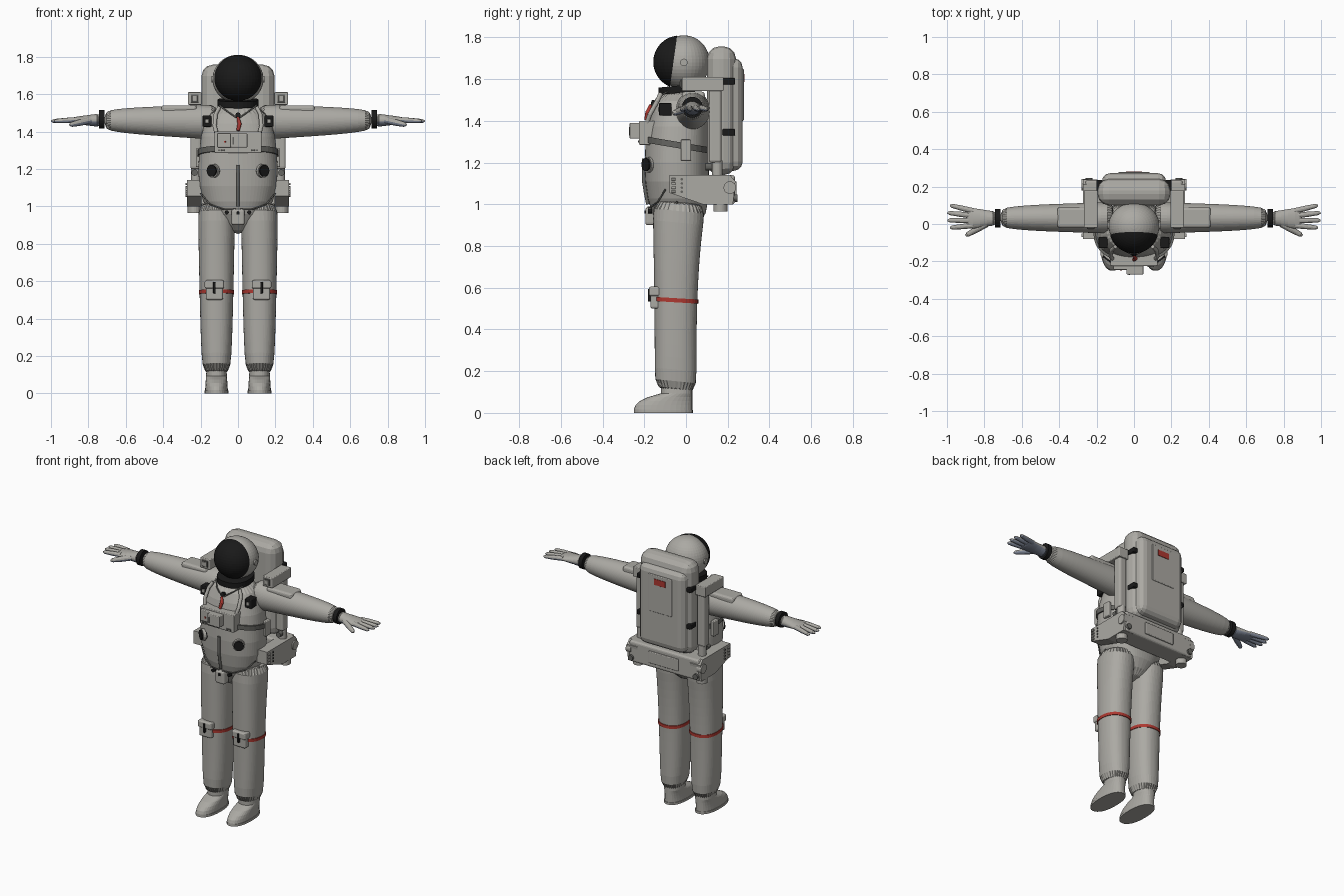
import bpy, bmesh, math
from mathutils import Vector

if "Cube" in bpy.data.objects:
    bpy.data.objects.remove(bpy.data.objects["Cube"])
made = []


def material(name, *rgb):
    mat = bpy.data.materials.new(name)
    mat.use_nodes = True
    mat.diffuse_color = (*rgb, 1)
    for node in mat.node_tree.nodes:
        if node.type == 'BSDF_PRINCIPLED':
            node.inputs["Base Color"].default_value = (*rgb, 1)
    return mat


FABRIC = material("suit_grey", .41, .4, .37)
STRAP = material("strap_grey", .13, .13, .12)
BLACK = material("black", .01, .01, .01)
RED = material("red", .42, .04, .03)
PALM = material("palm_blue_grey", .22, .25, .32)


# Parts lying wholly on the left side are mirrored to the right
def finish(name, bm, mat, soft=False):
    bmesh.ops.recalc_face_normals(bm, faces=bm.faces)
    one_sided = min(vert.co.x for vert in bm.verts) > 0
    mesh = bpy.data.meshes.new(name)
    bm.to_mesh(mesh)
    bm.free()
    mesh.materials.append(mat)
    part = bpy.data.objects.new(name, mesh)
    bpy.context.collection.objects.link(part)
    if one_sided:
        part.modifiers.new("Mirror", 'MIRROR')
    if soft:
        part.modifiers.new("Subdivision", 'SUBSURF')
    made.append(part)
    return part


def skin(name, rings, mat, soft=False):
    bm = bmesh.new()
    loops = [[bm.verts.new(point) for point in ring] for ring in rings]
    for lower, upper in zip(loops, loops[1:]):
        for i in range(len(lower)):
            bm.faces.new((lower[i - 1], lower[i], upper[i], upper[i - 1]))
    bm.faces.new(loops[0])
    bm.faces.new(loops[-1])
    return finish(name, bm, mat, soft)


# Rows hold the position along the axis, the centre and the half widths
def loft(name, rows, mat=FABRIC, along_x=False, power=2.3, tilt=0, soft=False, sides=32):
    rings = []
    for along, centre_a, centre_b, half_a, half_b in rows:
        ring = []
        for i in range(sides):
            angle = math.tau * i / sides
            cos, sin = math.cos(angle), math.sin(angle)
            a = half_a * math.copysign(abs(cos) ** (2 / power), cos)
            b = half_b * math.copysign(abs(sin) ** (2 / power), sin)
            ring.append((along, centre_a + a, centre_b + b) if along_x
                        else (centre_a + a, centre_b + b, along + tilt * b))
        rings.append(ring)
    return skin(name, rings, mat, soft)


def sweep(name, points, radii, mat=FABRIC, sides=12):
    points = [Vector(point) for point in points]
    whole = points[-1] - points[0]
    reference = Vector()
    reference[min(range(3), key=lambda i: abs(whole[i]))] = 1
    rings = []
    for i, point in enumerate(points):
        radius = radii[i] if isinstance(radii, tuple) else radii
        tangent = points[min(i + 1, len(points) - 1)] - points[max(i - 1, 0)]
        u = tangent.cross(reference).normalized()
        v = tangent.cross(u).normalized()
        angles = [math.tau * k / sides for k in range(sides)]
        rings.append([point + radius * (u * math.cos(a) + v * math.sin(a)) for a in angles])
    return skin(name, rings, mat)


def rod(name, centre, direction, radius, length, mat=FABRIC):
    half = Vector(direction).normalized() * length / 2
    sweep(name, [Vector(centre) - half, Vector(centre) + half], radius, mat, sides=20)


def box(name, x, y, z, mat=FABRIC, bevel=.005):
    bm = bmesh.new()
    bmesh.ops.create_cube(bm, size=1)
    for vert in bm.verts:
        vert.co = [high if k > 0 else low for k, (low, high) in zip(vert.co, (x, y, z))]
    bmesh.ops.bevel(bm, geom=bm.edges[:], offset=bevel, segments=3, profile=.5, affect='EDGES')
    finish(name, bm, mat)


def ball(name, centre, radii, mat, cut_normal=None, cut_point=None):
    bm = bmesh.new()
    bmesh.ops.create_uvsphere(bm, u_segments=40, v_segments=24, radius=1)
    for vert in bm.verts:
        vert.co = [c + r * k for c, r, k in zip(centre, radii, vert.co)]
    if cut_normal:
        bmesh.ops.bisect_plane(bm, geom=bm.verts[:] + bm.edges[:] + bm.faces[:],
                               plane_co=cut_point, plane_no=cut_normal, clear_inner=True)
    finish(name, bm, mat)


def span(centre, half):
    return (centre - half, centre + half)


# Torso, with a helper that finds its front surface
TORSO = []
for z, width, belly in ((.85, .03, .1), (.95, .16, .17), (1.1, .22, .2),
                        (1.3, .21, .2), (1.45, .19, .17), (1.55, .11, .12)):
    back = min(.11, width * .7)
    TORSO.append((z, 0, (back - belly) / 2, width, (back + belly) / 2))
loft("torso", TORSO, soft=True)


def front(x, z, lift=.005):
    for low, high in zip(TORSO, TORSO[1:]):
        if low[0] <= z <= high[0]:
            mix = (z - low[0]) / (high[0] - low[0])
            _, _, centre, width, depth = [a + mix * (b - a) for a, b in zip(low, high)]
            inside = max(0, 1 - abs(x / width) ** 2.3)
            return (x, centre - depth * inside ** (1 / 2.3) - lift, z)


# Helmet
ball("helmet_shell", (0, -.01, 1.68), (.136, .124, .13), FABRIC)
ball("visor", (0, -.03, 1.682), (.131, .127, .127), BLACK, (0, -1, .14), (0, -.055, 1.72))
rod("visor_pivot", (.133, -.01, 1.68), (1, 0, 0), .018, .02)
loft("neck_ring", [(z, 0, -.025, .11, .108) for z in (1.535, 1.57)], BLACK, tilt=.1)

# Legs and boots, tapering by rule from bottom to top
steps = [k / 8 for k in range(9)]
leg = [(.09 + .94 * t, .115, -.05 + .02 * t ** 4, .07 + .03 * t ** .5, .1 + .03 * t ** 3) for t in steps]
loft("leg", leg, tilt=-.1, soft=True)
boot = []
for t in steps:
    length = .14 - .065 * min(1, 1.6 * t) ** 3
    boot.append((.15 * t, .115, .03 - length, .062 - .01 * t, length))
loft("boot", boot)
loft("boot_sole", [(z, .115, -.108, .065, .141) for z in (0, .015)])

# Knee bands and pockets
loft("knee_band", [(z, .115, -.05, .094, .109) for z in (.53, .55)], RED, tilt=-.06)
box("knee_pocket", span(.126, .046), (-.17, -.12), (.5, .6), bevel=.01)
box("knee_pocket_flap", span(.126, .052), (-.178, -.12), (.56, .605), bevel=.01)
box("knee_strap", span(.126, .007), (-.183, -.15), (.535, .595), BLACK, bevel=.002)

# Arms and wrists
arm = []
for t in steps:
    half = .095 - .03 * t - .015 * t ** 6
    arm.append((.1 + .62 * t, .033, 1.45 + .01 * t, half - .01 * (1 - t), half))
loft("arm", arm, along_x=True, power=2, soft=True)
box("shoulder_pad", (.22, .41), (-.02, .09), (1.47, 1.54), bevel=.015)
loft("wrist_band", [(x, .03, 1.465, .05, .05) for x in (.715, .742)], BLACK, along_x=True, power=2)

# Gloves with spread fingers and blue-grey undersides
palm = [(x, .03, 1.46, a, b) for x, a, b in ((.73, .04, .04), (.78, .04, .03), (.87, .06, .02), (.9, .05, .01))]
gloves = [loft("glove_palm", palm, along_x=True, power=2, soft=True)]
for k, name in enumerate(("little", "ring", "middle", "index")):
    base = Vector((.86, .07 - .026 * k, 1.462))
    tip = Vector((1 - .007 * (k - 1.5) ** 2, .1 - .04 * k, 1.455))
    path = [base.lerp(tip, mix) for mix in (0, .5, .9, 1)]
    gloves.append(sweep(name + "_finger", path, (.015, .014, .011, .004)))
root, tip = Vector((.79, 0, 1.46)), Vector((.9, -.062, 1.435))
path = [root.lerp(tip, mix) for mix in (0, .5, .9, 1)]
gloves.append(sweep("thumb", path, (.018, .017, .013, .005)))
for glove in gloves:
    glove.data.materials.append(PALM)
    for face in glove.data.polygons:
        face.material_index = int(face.normal.z < -.25)

# Backpack
box("backpack", span(0, .195), (.1, .24), (1.14, 1.757), bevel=.06)
box("backpack_cover", span(0, .172), (.17, .272), (1.16, 1.7), bevel=.045)
box("backpack_hatch", span(0, .085), (.25, .277), (1.4, 1.65))
box("backpack_label", span(0, .042), (.273, .28), span(1.605, .02), RED, bevel=.001)
for z in (1.345, 1.59):
    box("backpack_clip", (.155, .2), span(.205, .03), span(z, .016), BLACK)

# Hip unit with side arms
box("hip_unit", span(0, .26), (.1, .235), (1, 1.14), bevel=.014)
box("hip_panel", span(0, .11), (.22, .243), (1.03, 1.11))
outline = ((-.08, 1.14), (.21, 1.14), (.237, 1.11), (.225, 1), (.08, 1), (-.08, 1.055))
skin("hip_arm", [[(x, y, z) for y, z in outline] for x in (.195, .272)], FABRIC)
for k in range(4):
    z = 1.06 + .02 * k
    rod("hip_button", (.273, -.02, z), (1, 0, 0), .006, .008, STRAP)
    box("hip_rib", (.265, .282), span(-.06, .01), span(z, .006), bevel=.003)
rod("hip_joint", (.262, .21, 1.08), (1, 0, 0), .03, .035)
rod("hip_thruster", (.235, .165, .985), (0, 0, 1), .034, .04)
rod("thruster_ring", (.24, .237, 1.03), (0, 1, 0), .018, .02, STRAP)

# Side columns and shoulder blocks
box("side_column", (.198, .255), (.11, .17), (1.2, 1.57), bevel=.012)
rod("column_foot", (.225, .15, 1.17), (0, 0, 1), .026, .08)
rod("column_pivot", (.232, .108, 1.18), (0, 1, 0), .017, .03, STRAP)
box("shoulder_block", (.195, .268), (-.02, .18), (1.543, 1.61))
for name, half, face_y, mat in (("block_frame", .021, -.026, STRAP), ("block_nozzle", .014, -.03, FABRIC)):
    box(name, span(.231, half), (face_y, -.01), span(1.577, half), mat, bevel=.002)

# Chest controls
box("chest_panel", span(0, .125), (-.225, -.14), (1.285, 1.4))
box("control_box", (-.11, .05), (-.245, -.2), (1.315, 1.39))
box("control_housing", (-.04, .05), (-.27, -.2), (1.315, 1.39))
box("control_slot", span(-.026, .004), (-.273, -.265), (1.33, 1.37), STRAP, bevel=.001)
box("control_light", span(-.07, .005), (-.249, -.241), span(1.345, .005), RED, bevel=.001)
for x in (.08, .1):
    box("panel_switch", span(x, .007), (-.231, -.2), span(1.3, .005), STRAP, bevel=.002)
loft("chest_strap", [(z, 0, -.045, .217, .159) for z in (1.27, 1.3)], STRAP, tilt=-.17)
box("strap_buckle", (.2, .225), span(0, .025), (1.21, 1.31))


# Lines and hoses that follow the chest and hips
def chest_line(name, spots, radius, mat=STRAP, lift=.005):
    sweep(name, [front(x, z, lift) for x, z in spots], radius, mat)


chest_line("collar_cord", ((.1, 1.54), (.06, 1.51), (.01, 1.475)), .004)
chest_line("red_tag", ((0, 1.475), (.008, 1.44), (0, 1.405)), (.007, .011, .009), RED, lift=.012)
chest_line("front_zip", [(0, 1 + .055 * k) for k in range(5)], .009, lift=.002)
chest_line("hip_seam", ((.19, 1.01), (.145, .96), (.08, .9), (.035, .87)), .006)
chest_line("waist_seam", ((.2, 1.07), (.15, 1.01), (.08, .985), (.01, .985)), .004)
chest_line("hip_clip", ((.155, .975), (.125, .94)), .017, BLACK, lift=.012)
chest_line("air_hose", ((.1, 1.53), (.12, 1.49), (.125, 1.43), (.11, 1.37)), .011, FABRIC, lift=.025)

# Fittings
rod("tag_clip", front(0, 1.485), (0, -1, .3), .014, .02, BLACK)
x, y, z = front(.165, 1.455)
box("shoulder_fitting", span(x, .024), (y - .02, y + .04), span(z, .03), BLACK)
box("fitting_button", span(x, .01), (y - .025, y), span(z, .011), bevel=.003)
outward = (.6, -.8, 0)
rod("hose_connector", front(.132, 1.19), outward, .031, .036, BLACK)
rod("connector_collar", front(.132, 1.19), outward, .037, .018)
box("groin_patch", span(0, .035), (-.195, -.14), (.9, .985), bevel=.012)
box("groin_buckle", span(0, .008), (-.2, -.18), span(.963, .008), BLACK, bevel=.002)
rod("strap_ring", front(.06, .968), (0, -1, 0), .011, .02, BLACK)

# Smooth shading with sharp edges kept
for part in bpy.context.view_layer.objects:
    part.select_set(part in made)
bpy.context.view_layer.objects.active = made[0]
bpy.ops.object.shade_smooth_by_angle(angle=math.radians(38))
